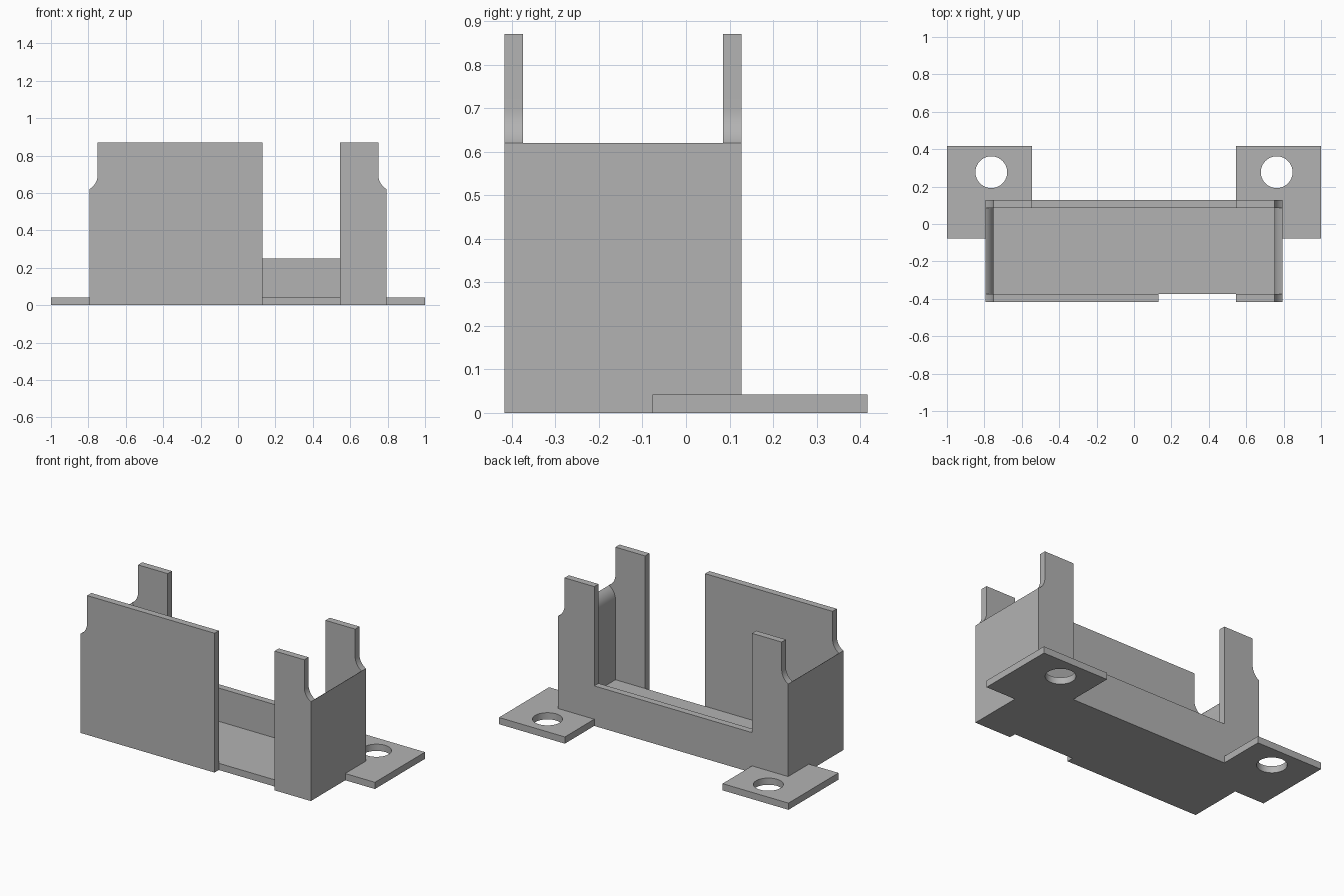
import bpy, bmesh, math

if "Cube" in bpy.data.objects:
    bpy.data.objects.remove(bpy.data.objects["Cube"], do_unlink=True)

# Main dimensions
X_OUT, X_IN, X_POST = 0.795, 0.75, 0.545
Y_FRONT, Y_BACK, T = -0.417, 0.127, 0.042
Z_TOP, Z_WALL, Z_LOW = 0.87, 0.62, 0.25
GAP_LEFT = 0.13
R = 0.09

grey = bpy.data.materials.new("plain grey")
grey.use_nodes = True
colour = (0.45, 0.45, 0.45, 1)
grey.diffuse_color = colour
grey.node_tree.nodes["Principled BSDF"].inputs["Base Color"].default_value = colour


def extrude_profile(name, loops, start, end, axis):
    """Fill the first loop, with later loops as holes, and extrude it along an axis."""
    def place(a, b):
        return (a, start, b) if axis == "y" else (a, b, start)

    bm = bmesh.new()
    edges = []
    for loop in loops:
        verts = [bm.verts.new(place(a, b)) for a, b in loop]
        edges += [bm.edges.new((v, verts[i - 1])) for i, v in enumerate(verts)]
    bmesh.ops.triangle_fill(bm, edges=edges, use_beauty=True)
    result = bmesh.ops.extrude_face_region(bm, geom=bm.faces[:])
    moved = [g for g in result["geom"] if isinstance(g, bmesh.types.BMVert)]
    shift = end - start
    bmesh.ops.translate(bm, verts=moved, vec=(0, shift, 0) if axis == "y" else (0, 0, shift))
    bmesh.ops.recalc_face_normals(bm, faces=bm.faces[:])
    mesh = bpy.data.meshes.new(name)
    bm.to_mesh(mesh)
    bm.free()
    mesh.materials.append(grey)
    obj = bpy.data.objects.new(name, mesh)
    bpy.context.collection.objects.link(obj)
    bpy.ops.object.select_all(action="DESELECT")
    obj.select_set(True)
    bpy.context.view_layer.objects.active = obj
    bpy.ops.object.shade_smooth_by_angle(angle=math.radians(30))


def flip(points):
    return [(-x, v) for x, v in points]


def rect(x0, x1, v0, v1):
    return [(x0, v0), (x1, v0), (x1, v1), (x0, v1)]


# Curved shoulder from the narrow post top out to the full width
sweep = math.acos(1 - (X_OUT - X_IN) / R)
rise = R * math.sin(sweep)
arc = [(X_IN + R * (1 - math.cos(sweep * i / 12)), R * math.sin(sweep * i / 12)) for i in range(13)]
shoulder = [(x, Z_WALL + rise - h) for x, h in arc]
side = [(X_IN, Z_TOP)] + shoulder + [(X_OUT, 0)]

# Front panels, with an open gap between them
extrude_profile("front_wide_panel", [flip(side) + [(GAP_LEFT, 0), (GAP_LEFT, Z_TOP)]],
                Y_FRONT, Y_FRONT + T, "y")
extrude_profile("front_post", [side + [(X_POST, 0), (X_POST, Z_TOP)]],
                Y_FRONT, Y_FRONT + T, "y")

# Back panel with a low middle and a post at each end
half = [(X_POST, Z_LOW), (X_POST, Z_TOP)] + side
extrude_profile("back_panel", [half + flip(half)[::-1]], Y_BACK - T, Y_BACK, "y")

# Floor between the walls
extrude_profile("floor", [rect(-X_IN, X_IN, Y_FRONT + T, Y_BACK - T)], 0, T, "z")

# End walls with a rounded inner lip, and mounting tabs with screw holes
wall = [(X_OUT, 0), (X_IN, 0)] + [(x, Z_WALL - rise + h) for x, h in arc]
tab = [(X_POST, Y_BACK), (X_OUT, Y_BACK), (X_OUT, -0.077),
       (1, -0.077), (1, 0.417), (X_POST, 0.417)]
hole = [(0.763 + 0.085 * math.cos(a), 0.277 + 0.085 * math.sin(a))
        for a in (math.tau * i / 48 for i in range(48))]
for label, mirror in (("left", list), ("right", flip)):
    extrude_profile(label + "_end_wall", [mirror(wall)], Y_FRONT + T, Y_BACK - T, "y")
    extrude_profile(label + "_mounting_tab", [mirror(tab), mirror(hole)], 0, T, "z")
